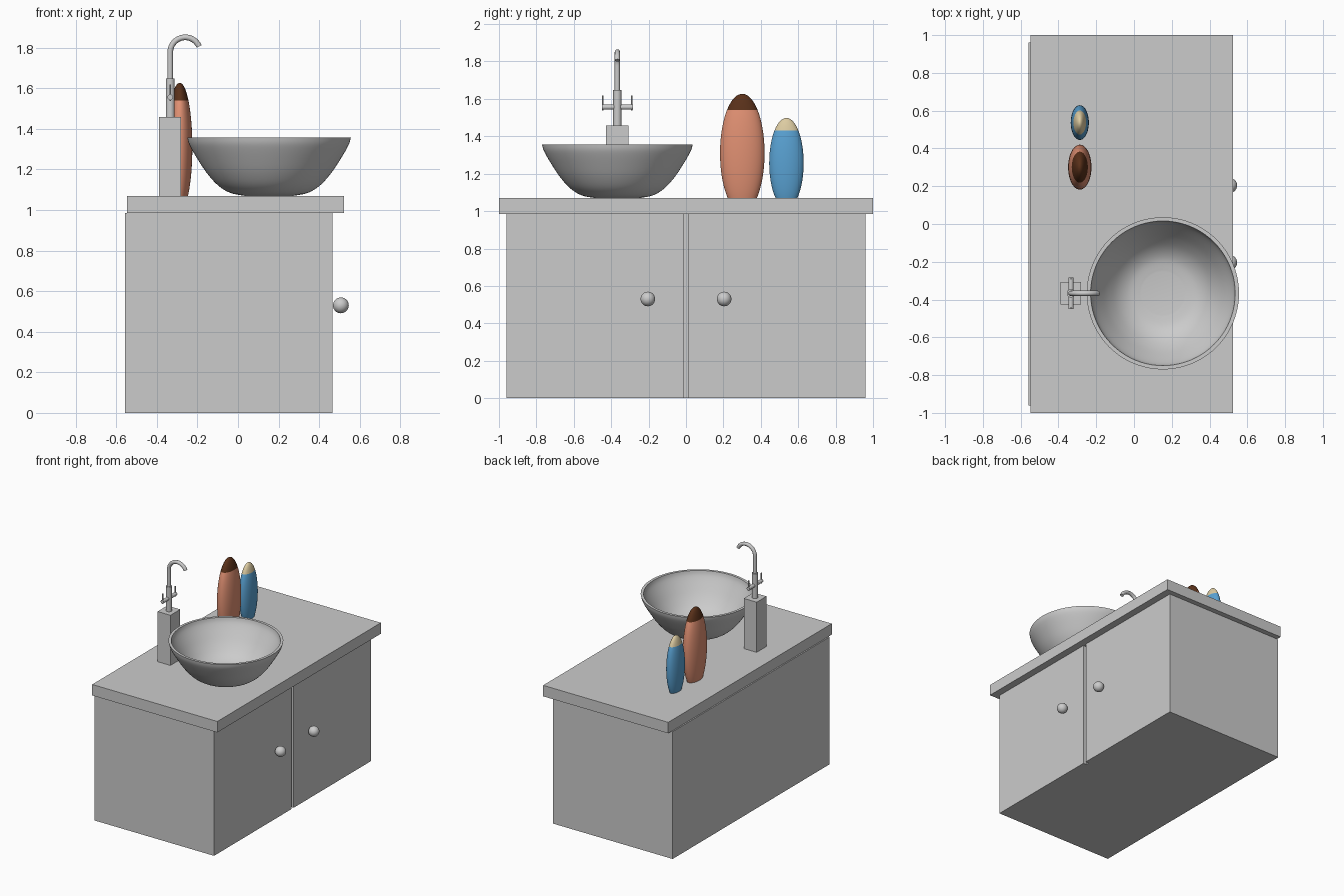
import bpy, bmesh, math
from mathutils import Vector, Matrix

if "Cube" in bpy.data.objects:
    bpy.data.objects.remove(bpy.data.objects["Cube"])


def finish(name, bm, mat=None, smooth=False):
    bmesh.ops.recalc_face_normals(bm, faces=bm.faces)
    me = bpy.data.meshes.new(name)
    bm.to_mesh(me)
    bm.free()
    ob = bpy.data.objects.new(name, me)
    bpy.context.collection.objects.link(ob)
    if mat:
        me.materials.append(mat)
    if smooth:
        bpy.ops.object.select_all(action='DESELECT')
        ob.select_set(True)
        bpy.context.view_layer.objects.active = ob
        bpy.ops.object.shade_smooth_by_angle(angle=math.radians(40))
    return ob


def box(name, lo, hi):
    lo, hi = Vector(lo), Vector(hi)
    bm = bmesh.new()
    m = Matrix.Translation((lo + hi) / 2) @ Matrix.Diagonal((*(hi - lo), 1))
    bmesh.ops.create_cube(bm, size=1, matrix=m)
    return finish(name, bm)


def rod(name, a, b, r, sides=24):
    a, b = Vector(a), Vector(b)
    bm = bmesh.new()
    m = Matrix.Translation((a + b) / 2) @ (b - a).to_track_quat('Z', 'Y').to_matrix().to_4x4()
    bmesh.ops.create_cone(bm, cap_ends=True, segments=sides, radius1=r, radius2=r,
                          depth=(b - a).length, matrix=m)
    return finish(name, bm, smooth=True)


def lathe(name, profile, centre, scale=(1, 1), mat=None, steps=64):
    """Spin (radius, z) points about a vertical axis, optionally to an oval."""
    bm = bmesh.new()
    vs = [bm.verts.new((r, 0, z)) for r, z in profile]
    es = [bm.edges.new(p) for p in zip(vs, vs[1:])]
    bmesh.ops.spin(bm, geom=vs + es, cent=(0, 0, 0), axis=(0, 0, 1),
                   angle=2 * math.pi, steps=steps)
    bmesh.ops.remove_doubles(bm, verts=bm.verts, dist=1e-5)
    for v in bm.verts:
        v.co.x = v.co.x * scale[0] + centre[0]
        v.co.y = v.co.y * scale[1] + centre[1]
    return finish(name, bm, mat, True)


def colour(name, rgb):
    m = bpy.data.materials.new(name)
    m.diffuse_color = (*rgb, 1)
    m.use_nodes = True
    m.node_tree.nodes["Principled BSDF"].inputs["Base Color"].default_value = m.diffuse_color
    return m


# Cabinet carcass, two doors with a narrow gap, and round knobs
TOP = 1.07
box("cabinet_body", (-0.558, -0.96, 0), (0.44, 0.96, 0.985))
for side, s in (("left", -1), ("right", 1)):
    y0, y1 = sorted((s * 0.013, s * 0.96))
    box(side + "_door", (0.44, y0, 0), (0.467, y1, 0.985))
    bm = bmesh.new()
    bmesh.ops.create_uvsphere(bm, u_segments=32, v_segments=16, radius=0.039,
                              matrix=Matrix.Translation((0.507, s * 0.204, 0.53)))
    finish(side + "_knob", bm, smooth=True)
box("countertop", (-0.548, -1, 0.985), (0.523, 1, TOP))

# Vessel basin: outer wall up, over the rim, and back down inside
outer = []
for i in range(25):
    t = i / 24
    outer.append((0.13 + 0.273 * math.sin(t * math.pi / 2),
                  TOP + 0.287 * (1 - math.cos(t * math.pi / 2))))
ctrl = [(0.12, 0), (0.19, 0.014), (0.25, 0.05), (0.305, 0.11), (0.355, 0.185),
        (0.392, 0.25), (0.403, 0.287)]


def smooth_path(p, n=5):
    """Catmull-Rom points through p."""
    q = [Vector(v) for v in [p[0]] + p + [p[-1]]]
    out = []
    for a, b, c, d in zip(q, q[1:], q[2:], q[3:]):
        for i in range(n):
            t = i / n
            out.append(0.5 * (2 * b + (c - a) * t + (2 * a - 5 * b + 4 * c - d) * t * t
                              + (3 * b - a - 3 * c + d) * t ** 3))
    return [tuple(v) for v in out] + [p[-1]]


wall = smooth_path(ctrl)
outer = [(0, TOP)] + [(r, TOP + z) for r, z in wall]
inner = [(r * 0.95, TOP + 0.02 + z * 0.267 / 0.287) for r, z in reversed(wall)] + [(0, TOP + 0.02)]
lathe("basin", outer + inner, (0.153, -0.367), steps=80)

# Tap: plinth, collar, swan-neck spout, cross bar with lever pins
fx, fy = -0.334, -0.367
box("tap_plinth", (-0.39, fy - 0.06, TOP), (-0.28, fy + 0.06, 1.458))
rod("tap_collar", (fx, fy, 1.458), (fx, fy, 1.648), 0.022)
R = 0.074
path = [(fx, 1.64), (fx, 1.71)]
for i in range(25):
    a = math.radians(180 - i * 157 / 24)
    path.append((fx + R + R * math.cos(a), 1.777 + R * math.sin(a)))
cu = bpy.data.curves.new("tap_spout", 'CURVE')
cu.dimensions = '3D'
cu.bevel_depth = 0.014
cu.bevel_resolution = 4
cu.use_fill_caps = True
sp = cu.splines.new('POLY')
sp.points.add(len(path) - 1)
for p, (x, z) in zip(sp.points, path):
    p.co = (x, fy, z, 1)
sp.use_smooth = True
bpy.context.collection.objects.link(bpy.data.objects.new("tap_spout", cu))
rod("tap_cross_bar", (fx, fy - 0.083, 1.556), (fx, fy + 0.083, 1.556), 0.0135)
for side, s in (("left", -1), ("right", 1)):
    y = fy + s * 0.077
    rod(side + "_tap_lever", (fx, y, 1.538), (fx, y, 1.618), 0.004, 12)


# Oval bottles: truncated ellipsoid body with a coloured cap
def bottle(name, y, rx, ry, zc, c, split, body, cap):
    def arc(z0, z1, n):
        a0, a1 = (math.asin(max(-1, min(1, (z - zc) / c))) for z in (z0, z1))
        angs = [a0 + (a1 - a0) * i / n for i in range(n + 1)]
        return [(max(0, math.cos(a)), zc + c * math.sin(a)) for a in angs]
    at, sc = (-0.287, y), (rx, ry)
    lathe(name + "_body", [(0, TOP)] + arc(TOP, split, 24), at, sc, body, 48)
    lathe(name + "_cap", arc(split, zc + c, 10), at, sc, cap, 48)


bottle("tall_bottle", 0.301, 0.062, 0.119, 1.31, 0.317, 1.54,
       colour("terracotta", (0.75, 0.28, 0.17)), colour("dark_brown", (0.1, 0.03, 0.01)))
bottle("short_bottle", 0.537, 0.048, 0.092, 1.257, 0.241, 1.43,
       colour("blue", (0.1, 0.36, 0.65)), colour("cream", (0.72, 0.6, 0.36)))
